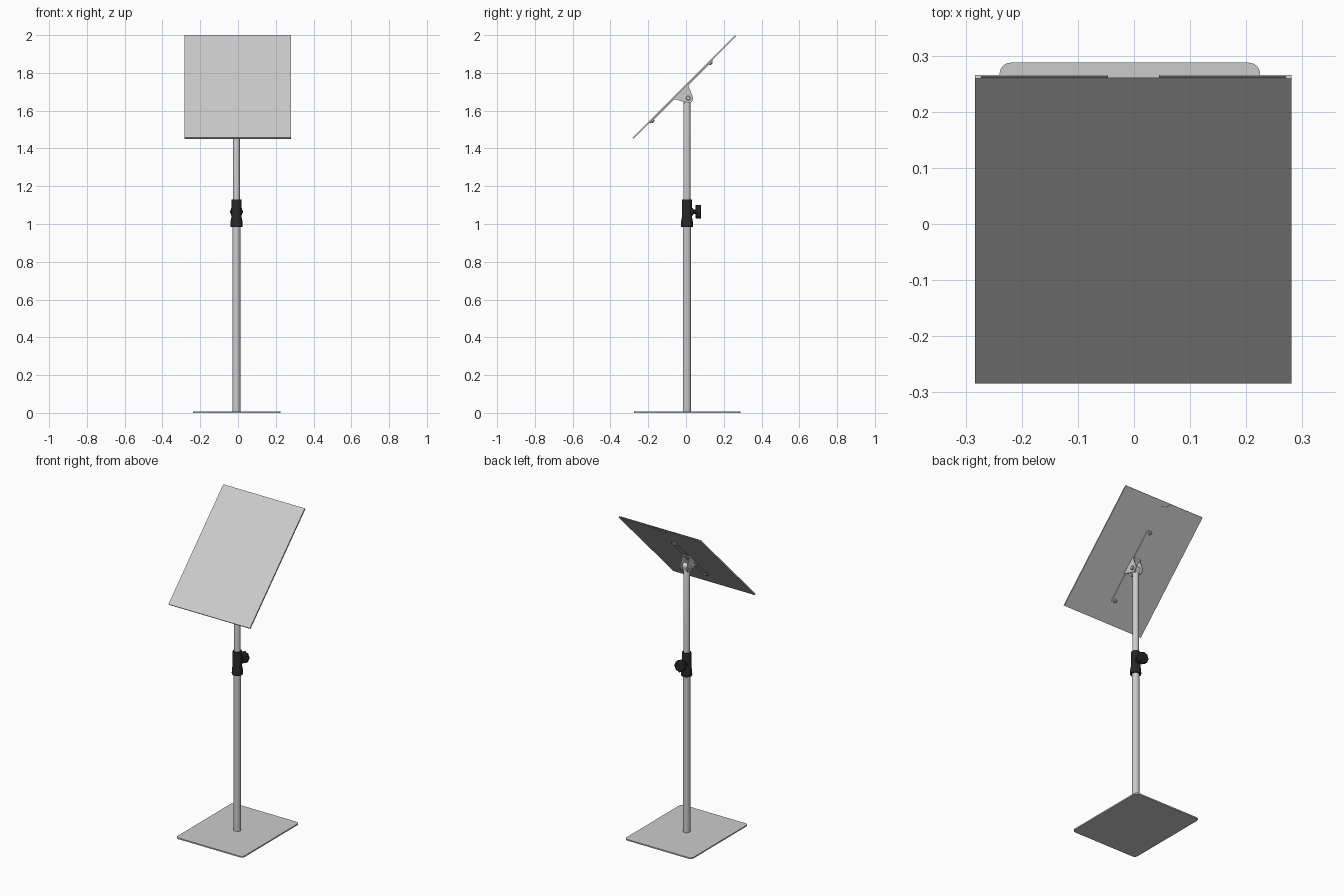
import bpy, bmesh, math
from mathutils import Matrix, Vector

if "Cube" in bpy.data.objects:
    bpy.data.objects.remove(bpy.data.objects["Cube"])

CX, CY = -0.008, 0.005          # pole axis
black = bpy.data.materials.new("black_plastic")
black.diffuse_color = (0.02, 0.02, 0.02, 1)
black.use_nodes = True
black.node_tree.nodes["Principled BSDF"].inputs["Base Color"].default_value = black.diffuse_color


def finish(name, bm, matrix, mat=None, smooth=True):
    bmesh.ops.recalc_face_normals(bm, faces=bm.faces)
    me = bpy.data.meshes.new(name)
    bm.to_mesh(me)
    bm.free()
    ob = bpy.data.objects.new(name, me)
    bpy.context.collection.objects.link(ob)
    ob.matrix_world = matrix
    if mat:
        me.materials.append(mat)
    if smooth:
        bpy.ops.object.select_all(action='DESELECT')
        bpy.context.view_layer.objects.active = ob
        ob.select_set(True)
        bpy.ops.object.shade_smooth_by_angle(angle=math.radians(35))
    return ob


def prism(name, pts, z0, z1, matrix=Matrix(), mat=None, smooth=True):
    """Extrude a 2D outline from z0 to z1."""
    bm = bmesh.new()
    face = bm.faces.new([bm.verts.new((x, y, z0)) for x, y in pts])
    ext = bmesh.ops.extrude_face_region(bm, geom=[face])
    bmesh.ops.translate(bm, vec=(0, 0, z1 - z0),
                        verts=[v for v in ext['geom'] if isinstance(v, bmesh.types.BMVert)])
    return finish(name, bm, matrix, mat, smooth)


def lathe(name, profile, matrix, mat=None, seg=32):
    """Spin an (r, z) profile around local z and cap both ends."""
    bm = bmesh.new()
    rings = [[bm.verts.new((r * math.cos(2 * math.pi * i / seg), r * math.sin(2 * math.pi * i / seg), z))
              for i in range(seg)] for r, z in profile]
    for a, b in zip(rings, rings[1:]):
        for i in range(seg):
            j = (i + 1) % seg
            bm.faces.new((a[i], a[j], b[j], b[i]))
    bm.faces.new(rings[0])
    bm.faces.new(rings[-1])
    return finish(name, bm, matrix, mat)


def arc(cx, cy, r, a0, a1, n, ry=None):
    ry = ry or r
    angs = [math.radians(a0 + (a1 - a0) * i / n) for i in range(n + 1)]
    return [(cx + r * math.cos(a), cy + ry * math.sin(a)) for a in angs]


def rounded_rect(hx, hy, r, n=8):
    pts = []
    for k, (sx, sy) in enumerate([(1, 1), (-1, 1), (-1, -1), (1, -1)]):
        pts += arc(sx * (hx - r), sy * (hy - r), r, 90 * k, 90 * k + 90, n)
    return pts


def rect(x0, x1, y0, y1):
    return [(x0, y0), (x1, y0), (x1, y1), (x0, y1)]


T = Matrix.Translation
axis = T((CX, CY, 0))

# base plate
prism("base_plate", rounded_rect(0.232, 0.281, 0.02), 0, 0.008, T((-0.0075, 0.0065, 0)))

# telescopic pole
lathe("lower_pole", [(0.0215, 0.006), (0.0215, 1.0)], axis)
lathe("upper_pole", [(0.0185, 0.98), (0.0185, 1.645), (0.0165, 1.65)], axis)

# clamp collar with flared foot
lathe("clamp_collar", [(0.0225, 0.985), (0.031, 0.985), (0.032, 0.99), (0.031, 1.015), (0.027, 1.035),
                       (0.027, 1.125), (0.025, 1.13), (0.019, 1.13)], axis, black)

# clamp screw and lobed knob pointing backward
knob_m = T((CX, CY, 1.065)) @ Matrix.Rotation(-math.pi / 2, 4, 'X')
lathe("clamp_boss", [(0.02, 0.01), (0.02, 0.032), (0.012, 0.034), (0.012, 0.05)], knob_m, black)
lobes = []
for i in range(72):
    a = 2 * math.pi * i / 72
    r = 0.0335 + 0.002 * math.cos(8 * a)
    lobes.append((r * math.cos(a), r * math.sin(a)))
knob = prism("clamp_knob", lobes, 0.045, 0.075, knob_m, black)
bev = knob.modifiers.new("edge_round", 'BEVEL')
bev.width, bev.segments, bev.limit_method, bev.angle_limit = 0.004, 2, 'ANGLE', math.radians(60)

# sign panel: front sheet, back sheet with thumb notch, open slot at the top
tilt = T((-0.001, -0.0125, 1.7285)) @ Matrix.Rotation(math.radians(45), 4, 'X')
W, L = 0.282, 0.384
prism("panel_front", rect(-W, W, -L, L), -0.003, 0, tilt, smooth=False)
notch = arc(0, L, 0.046, 0, -180, 20, 0.03)
prism("panel_back", [(-W, -L), (W, -L), (W, L)] + notch + [(-W, L)], -0.009, -0.006, tilt, smooth=False)
for side, s in (("left", -1), ("right", 1)):
    xs = sorted((s * W, s * (W - 0.01)))
    prism(f"panel_{side}_edge", rect(*xs, -L, L), -0.006, -0.003, tilt, smooth=False)
prism("panel_bottom_edge", rect(-W + 0.01, W - 0.01, -L, -L + 0.01), -0.006, -0.003, tilt, smooth=False)

# mounting strip and its two screws
VC = -0.029
prism("mount_strip", rounded_rect(0.021, 0.235, 0.0209), -0.013, -0.009, tilt @ T((CX, VC, 0)))
for end, s in (("lower", -1), ("upper", 1)):
    lathe(f"{end}_strip_screw", [(0.006, -0.021), (0.010, -0.018), (0.011, -0.012)],
          tilt @ T((CX, VC + s * 0.217, 0)), seg=20)

# hinge bracket: two ears and a web; outline in (y, z), extruded along x
yz_to_x = Matrix(((0, 0, 1, CX), (1, 0, 0, 0), (0, 1, 0, 0), (0, 0, 0, 1)))
ear = [(0.006, 1.737), (-0.074, 1.657), (-0.078, 1.668), (0.0, 1.746)]
ear = [(0.008, 1.742), (-0.070, 1.664)] + arc(0.013, 1.665, 0.025, -112, 18, 14)
for side, s in (("left", -1), ("right", 1)):
    xs = sorted((s * 0.021, s * 0.026))
    prism(f"hinge_{side}_ear", ear, *xs, yz_to_x)
prism("hinge_web", rect(-0.026, 0.026, -0.055, 0.055), -0.018, -0.012, tilt @ T((CX, VC, 0)), smooth=False)

# pole head and pivot bolt
prism("pole_head", [(-0.012, 1.64), (0.018, 1.64)] + arc(0.008, 1.668, 0.019, 0, 180, 12), -0.016, 0.016, yz_to_x)
lathe("pivot_bolt", [(0.008, -0.034), (0.011, -0.032), (0.011, -0.026), (0.006, -0.026), (0.006, 0.026),
                     (0.012, 0.026), (0.012, 0.034), (0.009, 0.037)],
      T((CX, 0.012, 1.666)) @ Matrix.Rotation(math.pi / 2, 4, 'Y'), seg=20)
